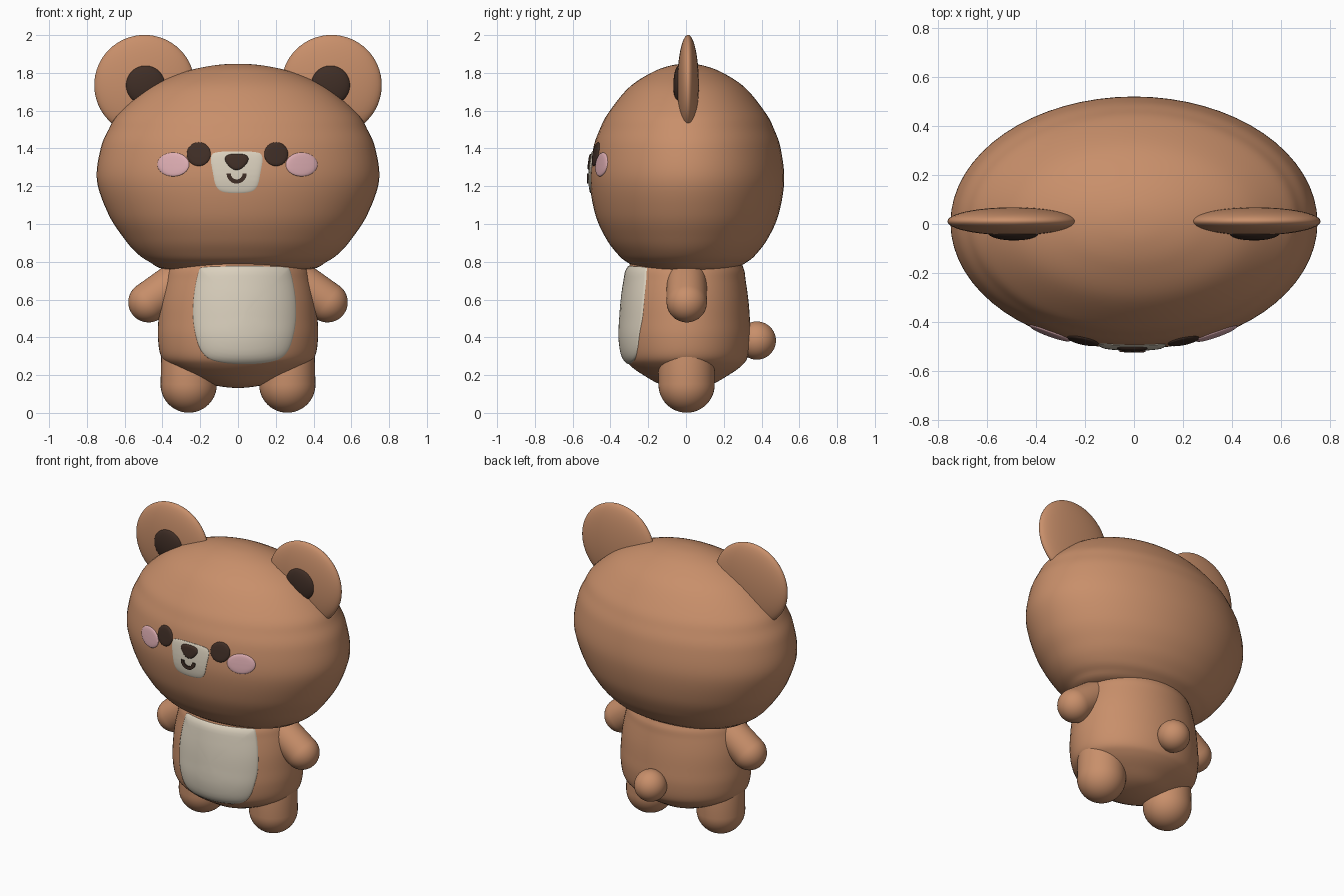
import bpy, bmesh, math
from mathutils import Vector, Matrix

if "Cube" in bpy.data.objects:
    bpy.data.objects.remove(bpy.data.objects["Cube"])


def material(name, rgb):
    m = bpy.data.materials.new(name)
    m.diffuse_color = (*rgb, 1)
    m.use_nodes = True
    m.node_tree.nodes["Principled BSDF"].inputs["Base Color"].default_value = m.diffuse_color
    return m


BROWN = material("fur_brown", (0.58, 0.275, 0.145))
CREAM = material("cream", (0.70, 0.63, 0.51))
DARK = material("dark_brown", (0.05, 0.027, 0.019))
PINK = material("blush_pink", (0.73, 0.42, 0.45))


def finish(bm, name, mat, angle=50):
    bmesh.ops.recalc_face_normals(bm, faces=bm.faces)
    me = bpy.data.meshes.new(name)
    bm.to_mesh(me)
    bm.free()
    me.materials.append(mat)
    me.polygons.foreach_set("use_smooth", [True] * len(me.polygons))
    me.set_sharp_from_angle(angle=math.radians(angle))
    ob = bpy.data.objects.new(name, me)
    bpy.context.collection.objects.link(ob)
    return ob


def loft(name, rings, mat, angle=50):
    """Skin closed rings of points and cap both ends."""
    bm = bmesh.new()
    vs = [[bm.verts.new(p) for p in r] for r in rings]
    n = len(vs[0])
    for a, b in zip(vs, vs[1:]):
        for i in range(n):
            j = (i + 1) % n
            bm.faces.new((a[i], a[j], b[j], b[i]))
    bm.faces.new(vs[0])
    bm.faces.new(vs[-1])
    return finish(bm, name, mat, angle)


def spline(table, steps=6):
    """Catmull-Rom through (z, rx, ry) rows, rounded over at the poles."""
    pts = [Vector(p) for p in table]
    flip = lambda v: Vector((v[0], -v[1], -v[2]))
    pts = [flip(pts[1])] + pts + [flip(pts[-2])]
    out = []
    for a, b, c, d in zip(pts, pts[1:], pts[2:], pts[3:]):
        for k in range(steps):
            t = k / steps
            out.append(0.5 * (2 * b + (c - a) * t + (2 * a - 5 * b + 4 * c - d) * t * t
                              + (3 * b - a - 3 * c + d) * t ** 3))
    return out[1:]


class Form:
    """Rounded volume with elliptical sections that plates can follow."""

    def __init__(self, name, table, cy=0.0, seg=64):
        self.rows, self.cy = spline(table), cy
        loft(name, [[(rx * math.cos(2 * math.pi * i / seg),
                      cy + ry * math.sin(2 * math.pi * i / seg), z) for i in range(seg)]
                    for z, rx, ry in self.rows], BROWN, 80)

    def front(self, x, z):
        for a, b in zip(self.rows, self.rows[1:]):
            if a[0] <= z <= b[0] and b[0] > a[0]:
                r = a.lerp(b, (z - a[0]) / (b[0] - a[0]))
                return self.cy - r[2] * math.sqrt(max(0, 1 - (x / r[1]) ** 2))
        return self.cy

    def point(self, x, z, h):
        return (x, self.front(x, z) - h, z)


def plate(name, form, outline, mat, h):
    """Thin domed plate that follows the front of a form."""
    n = len(outline)
    cx = sum(p[0] for p in outline) / n
    cz = sum(p[1] for p in outline) / n
    levels = [(t, h * math.sqrt(1 - 0.9 * t ** 8))
              for t in (0.02, 0.2, 0.4, 0.55, 0.7, 0.8, 0.88, 0.94, 0.98, 1)]
    levels += [(1, -0.012), (0.5, -0.012), (0.02, -0.012)]
    loft(name, [[form.point(cx + (x - cx) * t, cz + (z - cz) * t, lift) for x, z in outline]
                for t, lift in levels], mat)


def oval(cx, cz, rx, rz, n=32):
    return [(cx + rx * math.cos(2 * math.pi * i / n), cz + rz * math.sin(2 * math.pi * i / n))
            for i in range(n)]


def symmetric(half, cx, passes=3):
    """Mirror half an outline and round its corners."""
    pts = [Vector((x, z)) for x, z in half] + [Vector((-x, z)) for x, z in reversed(half)]
    for _ in range(passes):
        pts = [q for a, b in zip(pts, pts[1:] + pts[:1])
               for q in (a.lerp(b, 0.25), a.lerp(b, 0.75))]
    return [(p.x + cx, p.y) for p in pts]


def ellipsoid(name, loc, size, mat):
    bm = bmesh.new()
    bmesh.ops.create_uvsphere(bm, u_segments=48, v_segments=32, radius=1)
    bmesh.ops.transform(bm, matrix=Matrix.Translation(loc) @ Matrix.Diagonal((*size, 1)),
                        verts=bm.verts)
    return finish(bm, name, mat, 80)


def capsule(name, a, b, r, mat):
    """Round-ended limb from a to b."""
    a, b = Vector(a), Vector(b)
    bm = bmesh.new()
    bmesh.ops.create_uvsphere(bm, u_segments=40, v_segments=24, radius=r)
    for v in bm.verts:
        if v.co.z > 1e-4:
            v.co.z += (b - a).length
    rot = (b - a).to_track_quat('Z', 'Y').to_matrix().to_4x4()
    bmesh.ops.transform(bm, matrix=Matrix.Translation(a) @ rot, verts=bm.verts)
    return finish(bm, name, mat, 80)


# Head: wide, flat-bottomed egg
head = Form("head", [
    (0.752, 0, 0), (0.757, 0.36, 0.22), (0.80, 0.47, 0.32), (0.85, 0.54, 0.375),
    (0.926, 0.605, 0.43), (1.05, 0.685, 0.485), (1.23, 0.747, 0.515), (1.40, 0.727, 0.496),
    (1.50, 0.685, 0.462), (1.587, 0.63, 0.417), (1.72, 0.475, 0.310), (1.80, 0.30, 0.19),
    (1.838, 0.14, 0.09), (1.848, 0, 0)], 0.005)

# Body: soft barrel that runs up into the head
body = Form("body", [
    (0.132, 0, 0), (0.15, 0.14, 0.13), (0.20, 0.27, 0.225), (0.25, 0.36, 0.295),
    (0.30, 0.408, 0.328), (0.40, 0.424, 0.342), (0.50, 0.421, 0.338), (0.60, 0.412, 0.33),
    (0.70, 0.39, 0.316), (0.77, 0.365, 0.303), (0.84, 0.30, 0.25), (0.87, 0, 0)])

# Cream belly patch
plate("belly_patch", body, symmetric(
    [(0.10, 0.258), (0.225, 0.295), (0.272, 0.45), (0.274, 0.60), (0.245, 0.755),
     (0.225, 0.777)], 0.035), CREAM, 0.016)

# Muzzle, nose and mouth
FACE_X = -0.007
plate("muzzle", head, symmetric(
    [(0.07, 1.163), (0.112, 1.195), (0.126, 1.27), (0.142, 1.36), (0.11, 1.385)],
    FACE_X), CREAM, 0.007)
plate("nose", head, symmetric(
    [(0.022, 1.285), (0.064, 1.33), (0.062, 1.36), (0.03, 1.372)], FACE_X), DARK, 0.015)
mouth = []
for i in range(25):
    t = math.pi * (1 + i / 24)
    mouth.append([head.point(FACE_X + r * math.cos(t), 1.267 + r * math.sin(t), h)
                  for r, h in ((0.053, -0.005), (0.053, 0.014), (0.031, 0.014), (0.031, -0.005))])
loft("mouth", mouth, DARK)

# Paired parts
for side, s in (("right", 1), ("left", -1)):
    plate("eye_" + side, head, oval(s * 0.205 - 0.003, 1.37, 0.063, 0.063), DARK, 0.01)
    plate("cheek_" + side, head, oval(s * 0.34 - 0.003, 1.315, 0.084, 0.063), PINK, 0.009)
    ellipsoid("ear_" + side, (s * 0.495, 0.011, 1.735), (0.266, 0.057, 0.266), BROWN)
    ellipsoid("inner_ear_" + side, (s * 0.49, -0.037, 1.735), (0.104, 0.03, 0.104), DARK)
    capsule("arm_" + side, (s * 0.474, 0.004, 0.586), (s * 0.20, 0.004, 0.782), 0.107, BROWN)
    capsule("leg_" + side, (s * 0.261, 0.003, 0.15), (s * 0.258, 0.003, 0.32), 0.149, BROWN)

# Tail
ellipsoid("tail", (0, 0.375, 0.383), (0.101, 0.101, 0.101), BROWN)
